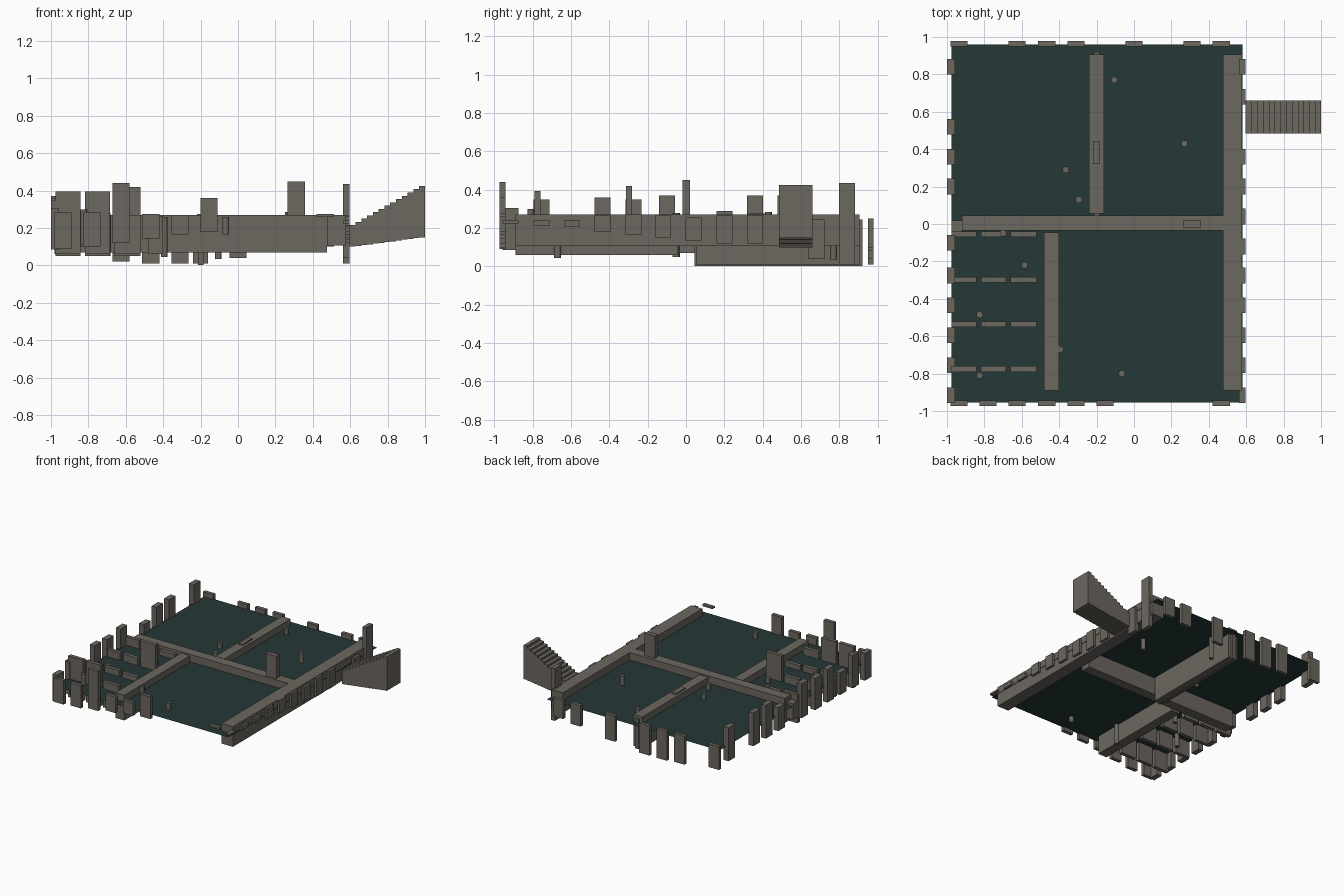
import bpy, bmesh
from mathutils import Matrix, Vector


def mat(name, c):
    m = bpy.data.materials.new(name)
    m.diffuse_color = (*c, 1)
    return m


STONE = mat("stone", (0.15, 0.135, 0.115))
WATER = mat("water", (0.018, 0.04, 0.038))


def finish(name, bm, m):
    me = bpy.data.meshes.new(name)
    bm.to_mesh(me)
    bm.free()
    me.materials.append(m)
    ob = bpy.data.objects.new(name, me)
    bpy.context.collection.objects.link(ob)
    return ob


def add_box(bm, x0, x1, y0, y1, z0, z1):
    c = Vector(((x0 + x1) / 2, (y0 + y1) / 2, (z0 + z1) / 2))
    s = Matrix.Diagonal((x1 - x0, y1 - y0, z1 - z0, 1))
    bmesh.ops.create_cube(bm, size=1, matrix=Matrix.Translation(c) @ s)


def box(name, *b):
    bm = bmesh.new()
    add_box(bm, *b)
    return finish(name, bm, STONE)


# Water sheet
bm = bmesh.new()
bmesh.ops.create_grid(bm, x_segments=1, y_segments=1, size=0.5,
                      matrix=Matrix.Translation((-0.197, 0.003, 0.21)) @ Matrix.Diagonal((1.555, 1.915, 1, 1)))
finish("water", bm, WATER)

# Walkways
box("right_walkway", 0.475, 0.577, -0.89, 0.905, 0.107, 0.27)
box("cross_walkway", -0.92, 0.475, -0.035, 0.045, 0.07, 0.27)
box("cross_walkway_end", -0.975, -0.92, -0.04, 0.02, 0.1, 0.23)
box("back_walkway", -0.24, -0.16, 0.055, 0.905, 0.01, 0.265)
box("back_walkway_core", -0.215, -0.185, 0.045, 0.92, 0.003, 0.245)
box("front_walkway", -0.48, -0.40, -0.89, -0.045, 0.06, 0.265)

# Blocks standing on the walkways
box("cross_block", 0.265, 0.357, -0.018, 0.022, 0.26, 0.45)
box("back_block", -0.22, -0.183, 0.32, 0.445, 0.25, 0.275)

# Staircase with stepped underside
bm = bmesh.new()
n = 13
x0, x1 = 0.597, 1.0
w = (x1 - x0) / n
for i in range(n):
    t = i / (n - 1)
    add_box(bm, x0 + i * w, x0 + (i + 1) * w, 0.485, 0.66, 0.10 + 0.05 * t, 0.215 + 0.21 * t)
finish("staircase", bm, STONE)

# Perimeter pillars: (position along edge, bottom, top)
front = [(-0.935, .09, .285), (-0.78, .10, .285), (-0.625, .12, .44), (-0.467, .145, .275),
         (-0.31, .165, .27), (-0.155, .18, .36), (0.467, .26, .275)]
back = [(-0.935, .06, .25), (-0.625, .02, .25), (-0.467, .01, .25), (-0.31, .01, .25),
        (0.0, .04, .25), (0.31, .08, .25), (0.467, .1, .25)]
left = [(-0.915, .085, .305), (-0.755, .085, .35), (-0.595, .09, .27), (-0.435, .09, .36),
        (-0.275, .09, .35), (-0.1, .09, .37), (0.2, .1, .29), (0.36, .1, .37),
        (0.52, .1, .37), (0.84, .1, .37)]
right = [(-0.915, .225, .24), (-0.755, .21, .24), (-0.595, .205, .24), (-0.435, .18, .265),
         (-0.275, .165, .27), (-0.12, .15, .265), (0.04, .135, .255), (0.2, .12, .265),
         (0.36, .12, .265), (0.68, .04, .245), (0.84, .01, .435)]
h = 0.046
for i, (p, a, b) in enumerate(front):
    box(f"front_pillar_{i}", p - h, p + h, -0.972, -0.943, a, b)
for i, (p, a, b) in enumerate(back):
    box(f"back_pillar_{i}", p - h, p + h, 0.95, 0.978, a, b)
for i, (p, a, b) in enumerate(left):
    box(f"left_pillar_{i}", -1.0, -0.957, p - 0.042, p + 0.042, a, b)
for i, (p, a, b) in enumerate(right):
    box(f"right_pillar_{i}", 0.562, 0.596, p - 0.042, p + 0.042, a, b)

# Divider slabs in the front left basin: (y, bottom, top of each column)
rows = [(-0.775, .06, (.395, .395, .27)), (-0.535, .08, (.26, .26, .25)),
        (-0.298, .08, (.27, .27, .42)), (-0.055, .05, (.28, .27, .25))]
cols = [(-0.975, -0.842), (-0.817, -0.684), (-0.66, -0.522)]
for r, (y, a, tops) in enumerate(rows):
    for c, ((xa, xb), t) in enumerate(zip(cols, tops)):
        box(f"divider_{r}_{c}", xa, xb, y - 0.015, y + 0.015, a, t)

# Round posts: (x, y, bottom, top)
posts = [(-.365, .29, .1, .25), (-.295, .13, .1, .26), (-.105, .77, .035, .25), (.27, .43, .12, .285),
         (-.7, -.05, .05, .28), (-.585, -.22, .1, .25), (-.825, -.485, .1, .25),
         (-.395, -.67, .045, .26), (-.065, -.8, .165, .26), (-.825, -.81, .11, .3)]
for i, (x, y, a, b) in enumerate(posts):
    bm = bmesh.new()
    bmesh.ops.create_cone(bm, cap_ends=True, segments=12, radius1=0.018, radius2=0.018, depth=b - a,
                          matrix=Matrix.Translation((x, y, (a + b) / 2)))
    finish(f"post_{i}", bm, STONE)
